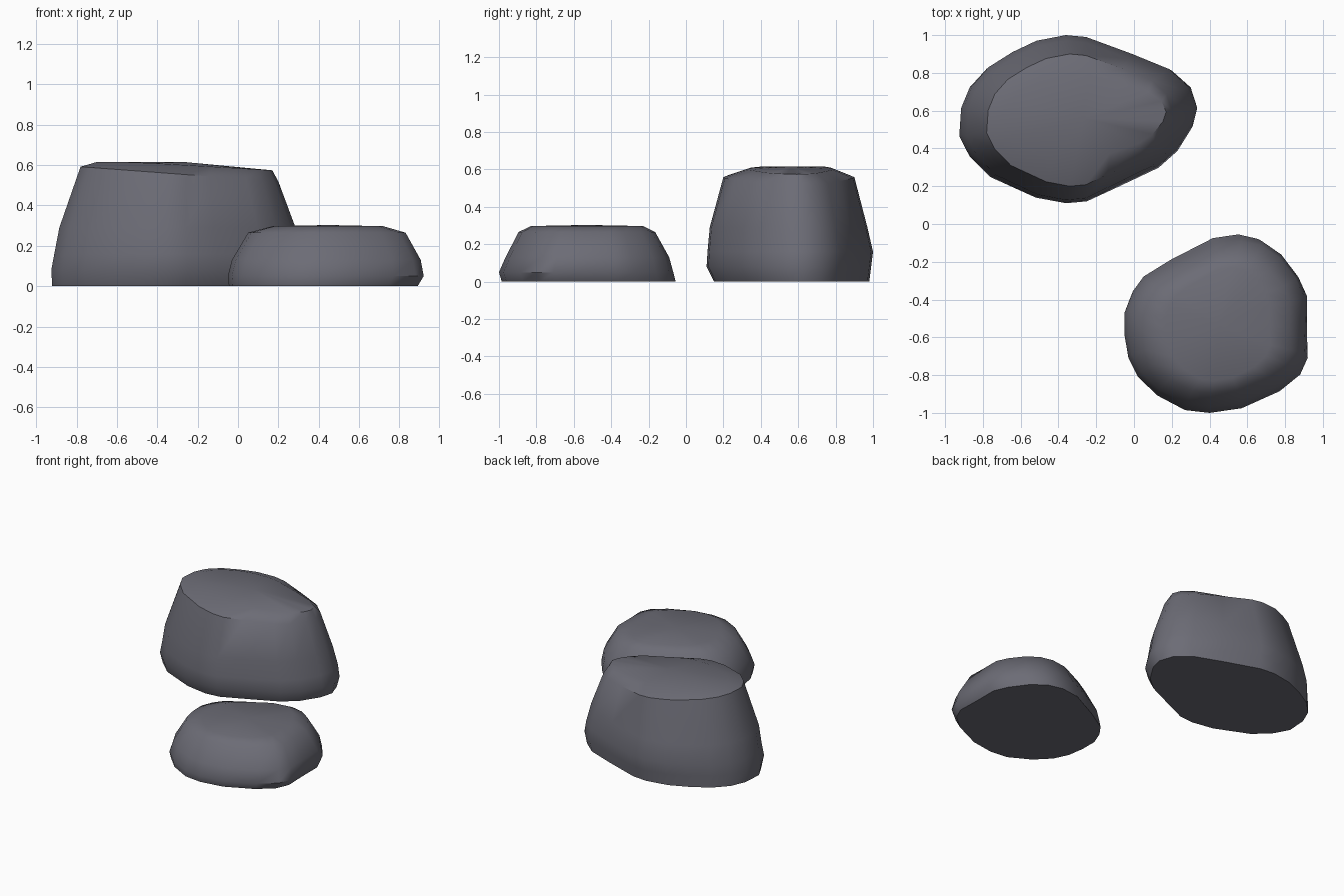
import bpy, bmesh, math

if "Cube" in bpy.data.objects:
    bpy.data.objects.remove(bpy.data.objects["Cube"])

stone = bpy.data.materials.new("slate_grey")
stone.diffuse_color = (0.15, 0.15, 0.18, 1)
stone.use_nodes = True
stone.node_tree.nodes["Principled BSDF"].inputs["Base Color"].default_value = stone.diffuse_color


def rock(name, outline, rings, top_z):
    """Loft one outline through rings of (z, z slope in x, xmin, xmax, ymin, ymax)."""
    x0, x1 = min(p[0] for p in outline), max(p[0] for p in outline)
    y0, y1 = min(p[1] for p in outline), max(p[1] for p in outline)
    bm = bmesh.new()
    loops = []
    for z, slope, a, b, c, d in rings:
        loop = []
        for px, py in outline:
            x = a + (px - x0) / (x1 - x0) * (b - a)
            y = c + (py - y0) / (y1 - y0) * (d - c)
            zz = z + slope * (x - (a + b) / 2)
            loop.append(bm.verts.new((x, y, min(zz, top_z))))
        loops.append(loop)
    n = len(outline)
    for lo, hi in zip(loops, loops[1:]):
        for i in range(n):
            j = (i + 1) % n
            bm.faces.new((lo[i], lo[j], hi[j], hi[i]))
    # flat base and plateau fan
    bm.faces.new(loops[0][::-1])
    z, slope, a, b, c, d = rings[-1]
    mid = bm.verts.new(((a + b) / 2, (c + d) / 2, top_z))
    for i in range(n):
        bm.faces.new((loops[-1][i], loops[-1][(i + 1) % n], mid))
    bmesh.ops.recalc_face_normals(bm, faces=bm.faces)
    me = bpy.data.meshes.new(name)
    bm.to_mesh(me)
    bm.free()
    me.materials.append(stone)
    ob = bpy.data.objects.new(name, me)
    bpy.context.collection.objects.link(ob)
    bpy.ops.object.select_all(action='DESELECT')
    ob.select_set(True)
    bpy.context.view_layer.objects.active = ob
    bpy.ops.object.shade_smooth_by_angle(angle=math.radians(45))


# Tall rock at the back left
tall = [(-.925, .47), (-.87, .36), (-.76, .25), (-.52, .14), (-.36, .11), (-.25, .12),
        (-.10, .19), (.13, .30), (.23, .39), (.31, .52), (.335, .62), (.30, .73),
        (.20, .82), (0, .90), (-.25, .99), (-.36, 1.0), (-.52, .97), (-.65, .91),
        (-.78, .83), (-.87, .73), (-.915, .62)]
rock("tall_rock", tall, [
    (0.00, 0, -.92, .31, .15, .98),
    (0.08, 0, -.925, .335, .11, .99),
    (0.16, 0, -.91, .315, .115, 1.0),
    (0.29, 0, -.885, .285, .127, .97),
    (0.555, -.075, -.78, .20, .20, .90),
    (0.60, -.06, -.70, .17, .33, .79)], 0.615)

# Low rock at the front right
low = [(-.05, -.58), (-.03, -.70), (.02, -.80), (.12, -.90), (.27, -.98), (.40, -.995),
       (.57, -.97), (.77, -.88), (.88, -.79), (.92, -.70), (.915, -.55), (.915, -.37),
       (.87, -.27), (.78, -.15), (.68, -.08), (.57, -.055), (.43, -.075), (.20, -.19),
       (.05, -.28), (-.01, -.36), (-.05, -.46)]
rock("low_rock", low, [
    (0.00, 0, -.045, .89, -.985, -.055),
    (0.05, 0, -.05, .92, -1.0, -.068),
    (0.13, 0, -.03, .905, -.965, -.09),
    (0.265, 0, .05, .83, -.895, -.165),
    (0.297, 0, .17, .72, -.83, -.23)], 0.303)
